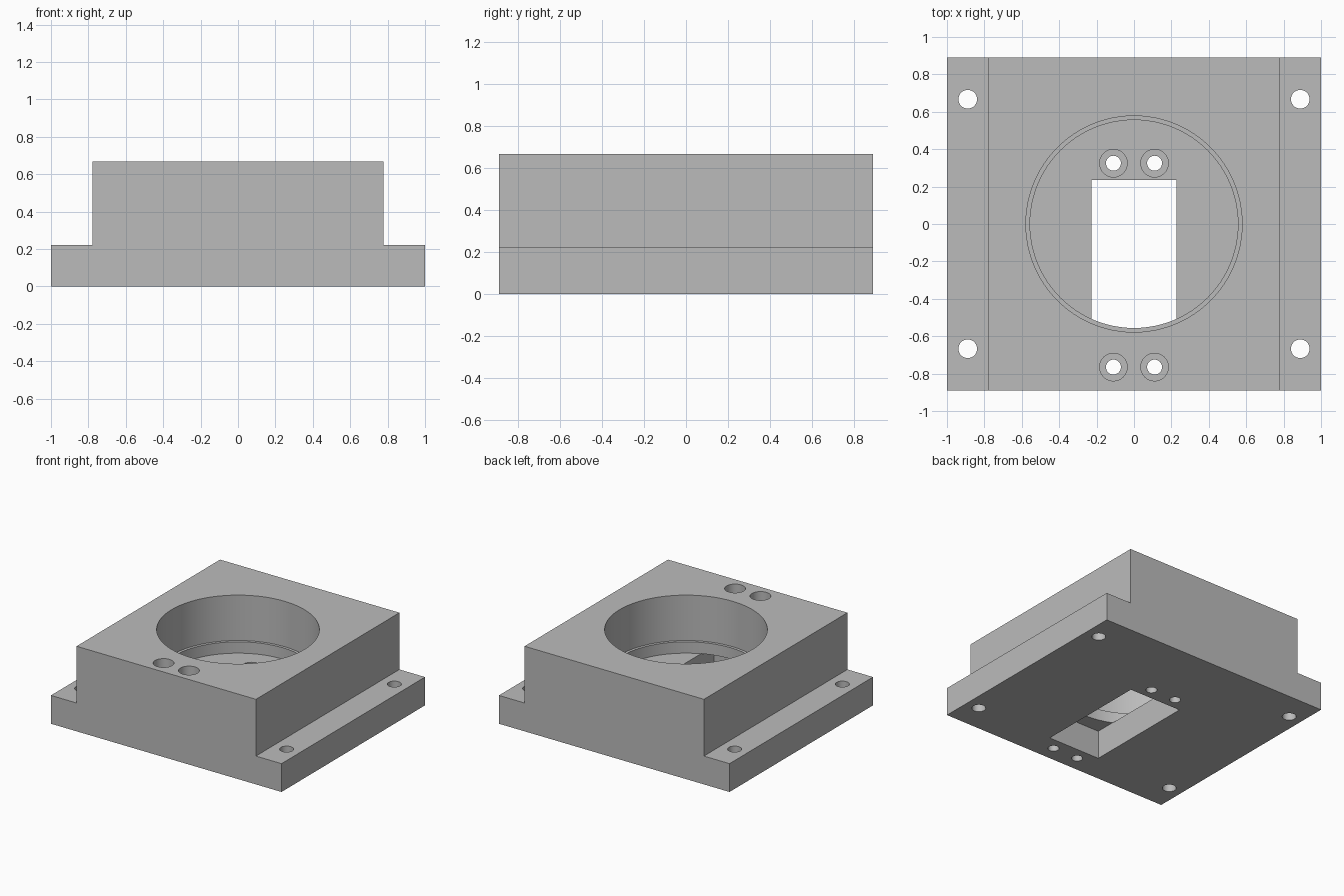
import bpy, bmesh, math
from mathutils import Matrix

if "Cube" in bpy.data.objects:
    bpy.data.objects.remove(bpy.data.objects["Cube"])

HALF_W, HALF_D, HEIGHT = 1.0, 0.889, 0.667
BLOCK_W, FLANGE_H = 0.778, 0.222
LEDGE_Z, FLOOR_Z = 0.311, 0.222

grey = bpy.data.materials.new("plain_grey")
grey.diffuse_color = (0.5, 0.5, 0.5, 1)
grey.use_nodes = True
grey.node_tree.nodes["Principled BSDF"].inputs["Base Color"].default_value = grey.diffuse_color


def new_object(name, bm):
    bmesh.ops.recalc_face_normals(bm, faces=bm.faces)
    mesh = bpy.data.meshes.new(name)
    bm.to_mesh(mesh)
    bm.free()
    mesh.materials.append(grey)
    obj = bpy.data.objects.new(name, mesh)
    bpy.context.collection.objects.link(obj)
    return obj


def cut(target, bm):
    """Subtract the solid from the target and discard the cutter."""
    cutter = new_object("cutter", bm)
    cutter.hide_render = True
    mod = target.modifiers.new("cut", 'BOOLEAN')
    mod.operation = 'DIFFERENCE'
    mod.solver = 'EXACT'
    mod.object = cutter
    bpy.context.view_layer.objects.active = target
    bpy.ops.object.modifier_apply(modifier=mod.name)
    bpy.data.objects.remove(cutter)


def bore(target, x, y, r, z0, z1, sides=32):
    bm = bmesh.new()
    bmesh.ops.create_cone(bm, cap_ends=True, segments=sides, radius1=r, radius2=r,
                          depth=z1 - z0, matrix=Matrix.Translation((x, y, (z0 + z1) / 2)))
    cut(target, bm)


# Flanged block: stepped profile extruded front to back
profile = [(-HALF_W, 0), (HALF_W, 0), (HALF_W, FLANGE_H), (BLOCK_W, FLANGE_H),
           (BLOCK_W, HEIGHT), (-BLOCK_W, HEIGHT), (-BLOCK_W, FLANGE_H), (-HALF_W, FLANGE_H)]
bm = bmesh.new()
face = bm.faces.new([bm.verts.new((x, -HALF_D, z)) for x, z in profile])
ext = bmesh.ops.extrude_face_region(bm, geom=[face])
bmesh.ops.translate(bm, vec=(0, 2 * HALF_D, 0),
                    verts=[v for v in ext["geom"] if isinstance(v, bmesh.types.BMVert)])
housing = new_object("mounting_housing", bm)

# Round pocket with a narrow ledge
bore(housing, 0, 0, 0.578, LEDGE_Z, 1.0, 96)
bore(housing, 0, 0, 0.556, FLOOR_Z, 0.9, 96)

# Rectangular slot through the pocket floor
slot_front, slot_back = -0.667, 0.235
slot_top = FLOOR_Z + 0.001
bm = bmesh.new()
bmesh.ops.create_cube(bm, size=1.0)
bmesh.ops.scale(bm, vec=(0.452, slot_back - slot_front, slot_top + 0.2), verts=bm.verts)
bmesh.ops.translate(bm, vec=(0, (slot_front + slot_back) / 2, (slot_top - 0.2) / 2), verts=bm.verts)
cut(housing, bm)

# Counterbored screw holes at both ends of the slot, and flange corner holes
for side in (-1, 1):
    for y in (-0.765, 0.325):
        bore(housing, side * 0.11, y, 0.074, 0.111, 0.8)
        bore(housing, side * 0.11, y, 0.04, -0.1, 0.7)
    for y in (-0.667, 0.667):
        bore(housing, side * 0.889, y, 0.05, -0.1, 0.4)

housing.select_set(True)
bpy.context.view_layer.objects.active = housing
bpy.ops.object.shade_smooth_by_angle(angle=math.radians(30))
